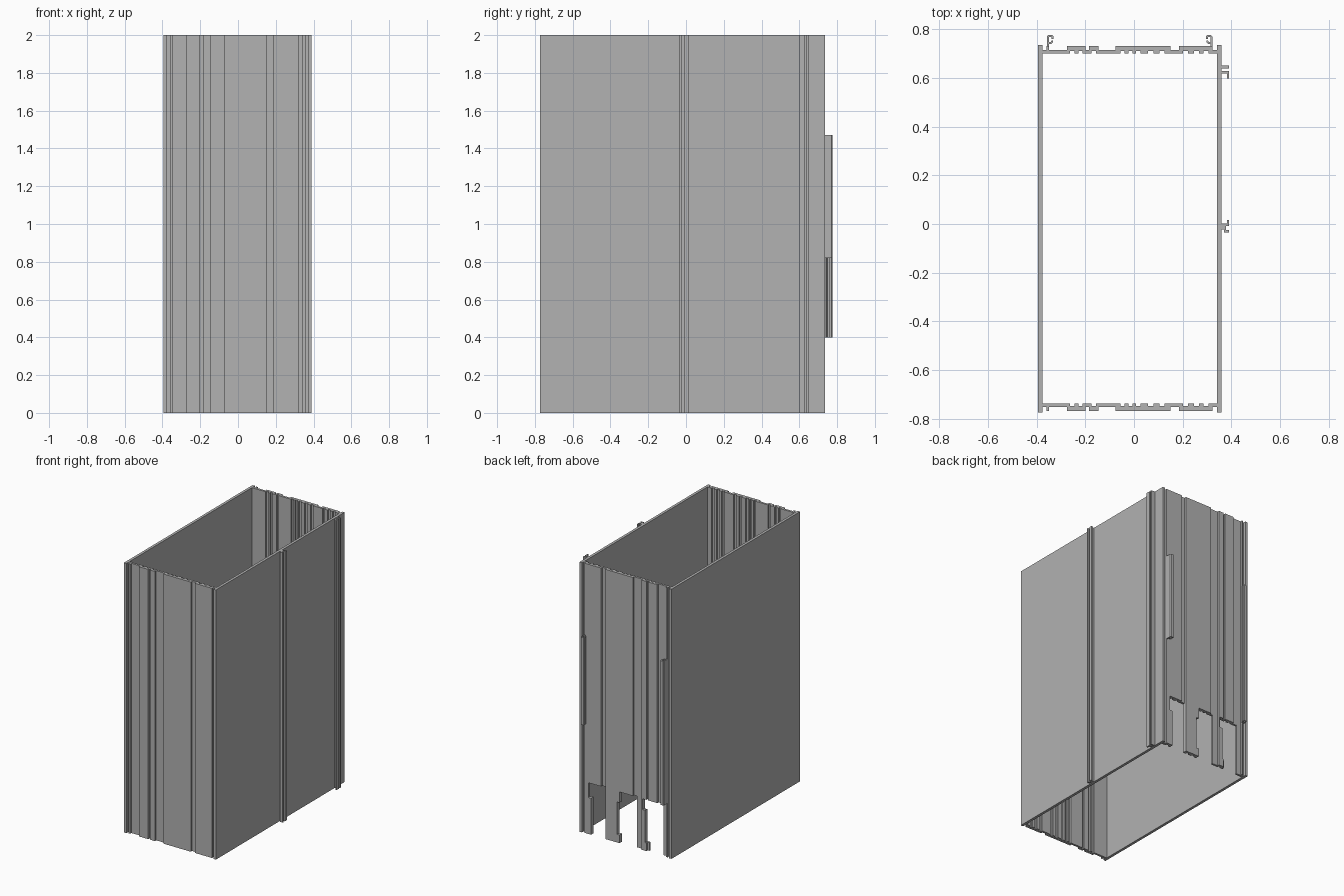
import bpy, bmesh

cube = bpy.data.objects.get("Cube")
if cube:
    bpy.data.objects.remove(cube, do_unlink=True)

grey = bpy.data.materials.new("metal_grey")
grey.use_nodes = True
colour = (0.445, 0.445, 0.445, 1)
grey.diffuse_color = colour
grey.node_tree.nodes["Principled BSDF"].inputs["Base Color"].default_value = colour

HEIGHT = 2.0


def prism(name, outline, low, high, axis="z"):
    """Extrude a flat outline along z, or along y for an x-z outline."""
    bm = bmesh.new()
    place = (lambda a, b: (a, b, low)) if axis == "z" else (lambda a, b: (a, low, b))
    face = bm.faces.new([bm.verts.new(place(a, b)) for a, b in outline])
    new = bmesh.ops.extrude_face_region(bm, geom=[face])["geom"]
    d = high - low
    bmesh.ops.translate(bm, verts=[v for v in new if isinstance(v, bmesh.types.BMVert)],
                        vec=(0, 0, d) if axis == "z" else (0, d, 0))
    bmesh.ops.recalc_face_normals(bm, faces=bm.faces)
    mesh = bpy.data.meshes.new(name)
    bm.to_mesh(mesh)
    bm.free()
    mesh.materials.append(grey)
    obj = bpy.data.objects.new(name, mesh)
    bpy.context.collection.objects.link(obj)
    return obj


def rect(x0, x1, y0, y1):
    return [(x0, y0), (x1, y0), (x1, y1), (x0, y1)]


def steps(spans, level, raised):
    """Stepped line that jumps from level to raised over each span."""
    line = []
    for a, b in spans:
        line += [(a, level), (a, raised), (b, raised), (b, level)]
    return line


# Ribbed end panels: raised pads outside, shallow slots inside
X0, X1 = -0.376, 0.341
pads = [(-0.36, -0.348), (-0.275, -0.2), (-0.185, -0.145), (-0.075, 0.15), (0.185, 0.323)]
slots = [(-0.262, -0.245), (-0.228, -0.212), (-0.174, -0.157), (-0.055, -0.038),
         (-0.022, -0.006), (0.008, 0.026), (0.058, 0.08), (0.104, 0.126),
         (0.202, 0.222), (0.246, 0.266), (0.285, 0.305)]
BASE, PAD, SLOT = 0.016, 0.031, 0.012
panel = ([(X0, 0), (X0, BASE)] + steps(pads, BASE, PAD) + [(X1, BASE), (X1, 0)]
         + steps(slots, 0, SLOT)[::-1])
prism("front_panel", [(x, -0.736 - d) for x, d in panel], 0, HEIGHT)
back = prism("back_panel", [(x, 0.699 + d) for x, d in panel], 0, HEIGHT)

# Stepped openings along the lower edge of the back panel
TOP = 0.38
openings = [
    [(0.15, -0.1), (0.15, TOP), (0.29, TOP), (0.29, 0.27), (0.268, 0.27), (0.268, -0.1)],
    [(-0.1, -0.1), (-0.1, TOP), (0.035, TOP), (0.035, 0.3), (0.055, 0.3),
     (0.055, 0.06), (0.035, 0.06), (0.035, -0.1)],
    [(-0.315, -0.1), (-0.315, TOP), (-0.155, TOP), (-0.155, 0.3), (-0.175, 0.3),
     (-0.175, 0.06), (-0.2, 0.06), (-0.2, -0.1)],
]
for outline in openings:
    cutter = prism("opening_cutter", outline, 0.6, 0.8, "y")
    cutter.hide_render = True
    cut = back.modifiers.new("opening", "BOOLEAN")
    cut.operation = "DIFFERENCE"
    cut.solver = "EXACT"
    cut.object = cutter
    bpy.context.view_layer.objects.active = back
    bpy.ops.object.modifier_apply(modifier=cut.name)
    bpy.data.objects.remove(cutter, do_unlink=True)

# Plain side walls
prism("right_wall", rect(-0.395, -0.375, -0.773, 0.735), 0, HEIGHT)
prism("left_wall", rect(0.34, 0.36, -0.773, 0.735), 0, HEIGHT)

# Full-height rails on the left wall
W, E = 0.359, 0.39
prism("middle_rail_hook", [(W, -0.008), (E, -0.008), (E, 0.016), (0.381, 0.016),
                           (0.381, 0.003), (W, 0.003)], 0, HEIGHT)
prism("middle_rail_arm", [(W, -0.022), (0.37, -0.022), (0.37, -0.034), (E, -0.034),
                          (E, -0.024), (0.378, -0.024), (0.378, -0.007), (W, -0.007)], 0, HEIGHT)
prism("rear_rail_arm", rect(W, E, 0.638, 0.65), 0, HEIGHT)
prism("rear_rail_hook", [(W, 0.618), (0.381, 0.618), (0.381, 0.598), (E, 0.598),
                         (E, 0.629), (W, 0.629)], 0, HEIGHT)

# Curled clips on the back, mirrored about the middle of the box
MIDDLE = -0.0175
clip = [(-0.358, 0.712), (-0.35, 0.712), (-0.35, 0.74), (-0.338, 0.74), (-0.332, 0.746),
        (-0.332, 0.753), (-0.339, 0.753), (-0.341, 0.748), (-0.35, 0.748), (-0.35, 0.767),
        (-0.338, 0.767), (-0.338, 0.759), (-0.33, 0.759), (-0.33, 0.771), (-0.335, 0.775),
        (-0.352, 0.775), (-0.358, 0.769)]
prism("right_clip", clip, 0.4, 1.47)
prism("left_clip", [(2 * MIDDLE - x, y) for x, y in clip], 0.82, 1.47)
